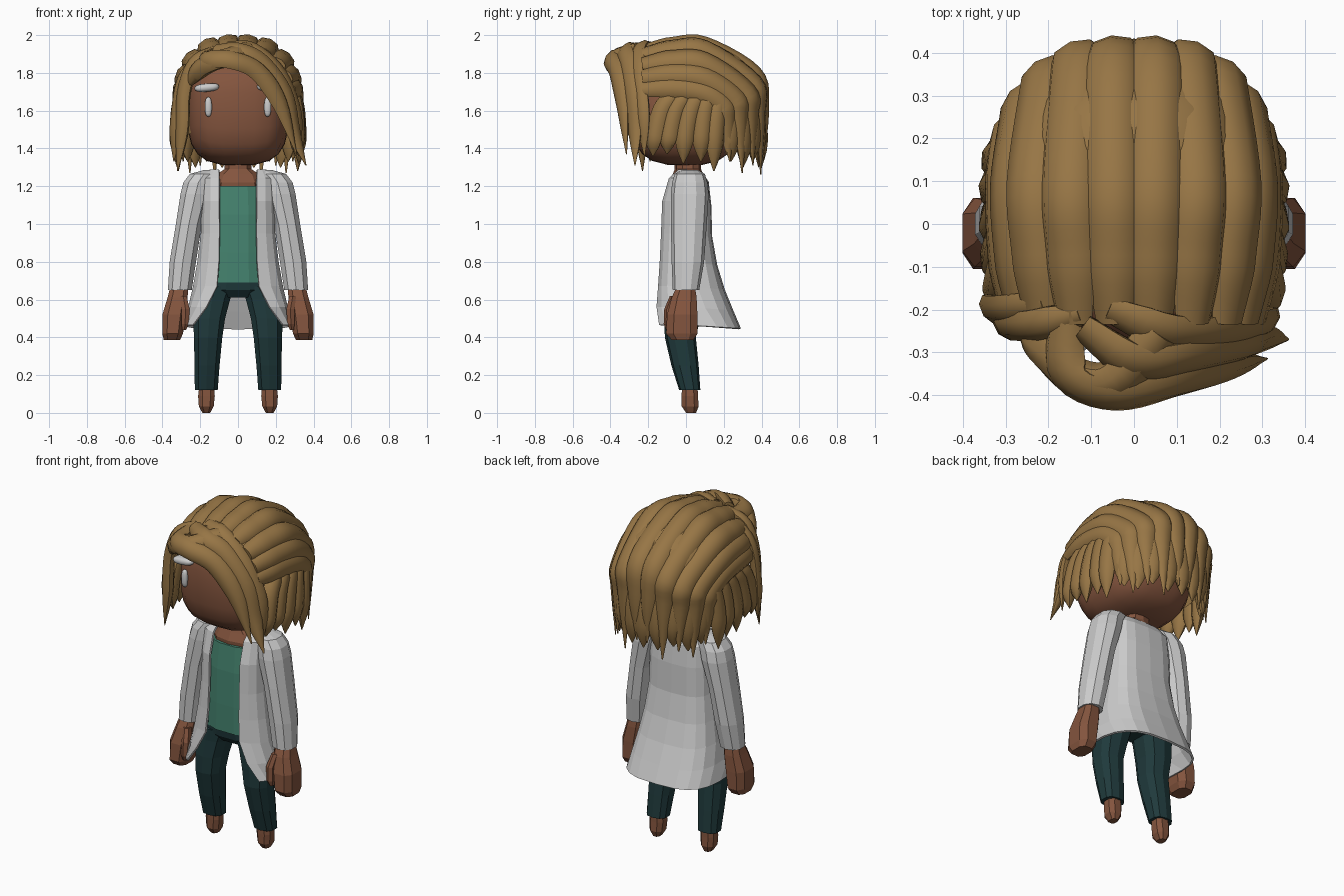
import bpy, bmesh
from math import sin, cos, asin, pi, radians
from mathutils import Vector

if "Cube" in bpy.data.objects:
    bpy.data.objects.remove(bpy.data.objects["Cube"])


def material(name, rgb):
    m = bpy.data.materials.new(name)
    m.diffuse_color = (*rgb, 1)
    m.use_nodes = True
    m.node_tree.nodes["Principled BSDF"].inputs["Base Color"].default_value = m.diffuse_color
    return m


HAIR = material("hair", (0.31, 0.18, 0.06))
SKIN = material("skin", (0.23, 0.09, 0.048))
TEAL = material("teal", (0.06, 0.23, 0.16))
DARK = material("dark_teal", (0.014, 0.042, 0.045))
WHITE = material("white", (1, 1, 1))


def finish(bm, name, mat=None, mirror=False, smooth=False):
    bmesh.ops.recalc_face_normals(bm, faces=bm.faces)
    me = bpy.data.meshes.new(name)
    bm.to_mesh(me)
    bm.free()
    ob = bpy.data.objects.new(name, me)
    bpy.context.collection.objects.link(ob)
    if mat:
        me.materials.append(mat)
    if mirror:
        ob.modifiers.new("mirror", "MIRROR").use_mirror_merge = False
    if smooth:
        bpy.ops.object.select_all(action='DESELECT')
        bpy.context.view_layer.objects.active = ob
        ob.select_set(True)
        bpy.ops.object.shade_smooth_by_angle(angle=radians(50))
    return ob


def spow(v, p):
    return abs(v) ** p * (1 if v >= 0 else -1)


def skin_rings(bm, rings, caps=True):
    vs = [[bm.verts.new(p) for p in r] for r in rings]
    n = len(vs[0])
    for a, b in zip(vs, vs[1:]):
        for i in range(n):
            j = (i + 1) % n
            bm.faces.new((a[i], a[j], b[j], b[i]))
    if caps:
        bm.faces.new(vs[0])
        bm.faces.new(vs[-1])


def loft(name, rings, mat=None, mirror=False, n=10, p=0.8):
    """rings: (cx, cy, cz, rx, ry) horizontal rounded sections"""
    bm = bmesh.new()
    skin_rings(bm, [[(cx + rx * spow(cos((i + .5) * 2 * pi / n), p),
                      cy + ry * spow(sin((i + .5) * 2 * pi / n), p), cz)
                     for i in range(n)] for cx, cy, cz, rx, ry in rings])
    return finish(bm, name, mat, mirror)


def blob(name, loc, half, mat, n=2.0, cuts=5, mirror=False, keep=None, tilt=0):
    """rounded box: a subdivided cube pushed onto a superellipsoid"""
    bm = bmesh.new()
    bmesh.ops.create_cube(bm, size=2)
    bmesh.ops.subdivide_edges(bm, edges=bm.edges, cuts=cuts, use_grid_fill=True)
    for v in bm.verts:
        k = sum(abs(c) ** n for c in v.co) ** (-1 / n)
        v.co = Vector(loc) + Vector([c * k * h for c, h in zip(v.co, half)])
        v.co.z += tilt * (v.co.x - loc[0])
    if keep:
        bad = [f for f in bm.faces if not keep(f.calc_center_median())]
        bmesh.ops.delete(bm, geom=bad, context='FACES')
    return finish(bm, name, mat, mirror, smooth=True)


# ---- head and face
blob("head", (0, -0.005, 1.60), (0.27, 0.285, 0.29), SKIN, n=3.0)
blob("eyes", (0.157, -0.275, 1.62), (0.019, 0.016, 0.053), WHITE, n=2.4, cuts=3, mirror=True)
blob("eyebrows", (0.165, -0.268, 1.722), (0.066, 0.035, 0.022), WHITE, n=2.6, cuts=3,
     mirror=True, tilt=-0.08)
loft("neck", [(0, 0.01, 1.17, .14, .10), (0, 0.005, 1.22, .135, .098), (0, 0.01, 1.265, .115, .08),
              (0, 0.01, 1.29, .075, .07), (0, 0.01, 1.36, .072, .07)], SKIN)

# ---- body
loft("shirt", [(0, 0, .69, .17, .126), (0, 0, .85, .165, .126), (0, 0, 1.05, .165, .12),
               (0, 0, 1.20, .15, .105)], TEAL, n=12)
loft("trouser_hips", [(0, 0, .61, .13, .075), (0, 0, .65, .19, .112), (0, 0, .69, .18, .118),
                      (0, 0, .72, .15, .10)], DARK, n=12)
loft("trouser_legs", [(.115, -.005, .67, .10, .105), (.138, -.01, .60, .10, .10),
                      (.153, -.02, .50, .088, .095), (.158, -.03, .40, .078, .082),
                      (.164, -.005, .25, .069, .072), (.168, .02, .12, .063, .056)], DARK, mirror=True)
loft("feet", [(.166, .02, .14, .042, .044), (.167, .02, .09, .047, .046),
              (.168, .022, .035, .042, .048), (.168, .027, .0, .022, .028)], SKIN, mirror=True, n=8)
loft("sleeves", [(.14, .02, 1.285, .045, .045), (.18, .02, 1.265, .078, .08), (.21, .02, 1.22, .083, .093),
                 (.225, .02, 1.16, .083, .10), (.26, .015, 1.0, .072, .095), (.292, .01, .80, .073, .086),
                 (.308, 0, .65, .066, .07)], mirror=True, p=.9)
loft("hands", [(.31, 0, .67, .05, .05), (.32, -.01, .61, .056, .07), (.338, -.02, .52, .066, .085),
               (.346, -.022, .42, .058, .088), (.35, -.018, .385, .045, .06)], SKIN, mirror=True, n=8, p=.7)
loft("thumbs", [(.29, -.06, .62, .02, .025), (.278, -.085, .55, .024, .03),
                (.28, -.09, .47, .022, .028), (.285, -.09, .44, .012, .015)], SKIN, mirror=True, n=6)

# ---- open coat: (z, half width, front y, back y, half opening)
levels = [(1.285, .145, -.04, .085, .10), (1.24, .185, -.09, .115, .098), (1.12, .188, -.126, .128, .098),
          (.95, .193, -.132, .133, .097), (.80, .212, -.138, .16, .10), (.67, .235, -.147, .20, .11),
          (.56, .258, -.166, .245, .165), (.465, .28, -.183, .285, .235)]
bm = bmesh.new()
rows = []
for z, w, fy, by, gap in levels:
    p, t0 = 0.65, asin((gap / w) ** (1 / 0.65))
    row = []
    for i in range(17):
        t = t0 + (2 * pi - 2 * t0) * i / 16
        c = spow(cos(t), p)
        row.append(bm.verts.new((w * spow(sin(t), p), c * fy if c > 0 else -c * by, z + min(c, 0) * .02)))
    rows.append(row)
for a, b in zip(rows, rows[1:]):
    for i in range(16):
        bm.faces.new((a[i], a[i + 1], b[i + 1], b[i]))
coat = finish(bm, "coat")
solid = coat.modifiers.new("thickness", "SOLIDIFY")
solid.thickness, solid.offset = 0.012, 0

# ---- hair: locks laid over a rounded skull form
C, N, M = Vector((0, .06, 1.58)), 2.6, 2.3
RX, RY, RF, RZ = .315, .35, .60, .378


def over(phi, y, s=1.0):
    """point on the skull section at y, phi degrees from the top"""
    a, v = radians(phi), abs((y - C.y) / (RY if y > C.y else RF))
    k = s * ((1 - v ** N) / (abs(sin(a)) ** N + abs(cos(a)) ** N)) ** (1 / N)
    return Vector((RX * k * sin(a), y, C.z + RZ * k * cos(a)))


def around(deg, z, s=1.0):
    """point on the skull outline at z, degrees from the back"""
    a, v = radians(deg), max(0, (z - C.z) / RZ)
    k = s * ((1 - v ** N) / (abs(sin(a)) ** M + abs(cos(a)) ** M)) ** (1 / M)
    return Vector((RX * k * sin(a), C.y + (RY if cos(a) > 0 else RF) * k * cos(a), z))


def lock(bm, pts, w, t, side=1, start=0.7):
    """tapered lock with an oval section along a smooth path"""
    pts = [Vector((p[0] * side, p[1], p[2])) for p in pts]
    P = [2 * pts[0] - pts[1]] + pts + [2 * pts[-1] - pts[-2]]
    path = []
    for i in range(1, len(P) - 2):
        a, b, c, d = P[i - 1:i + 3]
        for u in (0, .2, .4, .6, .8):
            path.append(.5 * (2 * b + (c - a) * u + (2 * a - 5 * b + 4 * c - d) * u * u
                              + (3 * b - a - 3 * c + d) * u ** 3))
    path.append(pts[-1])
    m, rings = len(path) - 1, []
    for i, q in enumerate(path):
        f = i / m
        T = (path[min(i + 1, m)] - path[max(i - 1, 0)]).normalized()
        out = q - Vector((0, .05, min(q.z, 1.6)))
        nrm = (out - T * out.dot(T)).normalized()
        B = T.cross(nrm)
        k = min(1, start + f * 2) * (1 if f < .7 else max(.06, 1 - ((f - .7) / .3) ** 1.8))
        rings.append([q + B * (w * k * cos(j * pi / 4)) + nrm * (t * k * sin(j * pi / 4))
                      for j in range(8)])
    skin_rings(bm, rings)


blob("hair_cap", (0, .06, 1.60), (.292, .33, .35), HAIR, n=2.6, cuts=9,
     keep=lambda c: c.y > -.2 and c.z > 1.48)

# long locks combed from the forehead to the nape
bm = bmesh.new()
combed = [(9, 8, 1.34), (27, 24, 1.26), (44, 39, 1.31), (57, 52, 1.27), (68, 64, 1.33)]
for side in (1, -1):
    for phi, a, tip in combed:
        zc = 1.83 - .20 * phi / 68
        lock(bm, [over(phi, -.23, .97), over(phi, -.07), over(phi * 1.06, .10), around(a + 3, zc),
                  around(a, zc * .4 + .90), around(a - 2, tip, 1.01)], .062, .037, side)
finish(bm, "combed_hair", HAIR, smooth=True)

# shorter locks under them at the back, and over the ears
bm = bmesh.new()
for side in (1, -1):
    for i, a in enumerate((16, 32, 46, 59)):
        lock(bm, [around(a, 1.70, .93), around(a, 1.52, .97), around(a, 1.30 + .03 * (i % 2), .95)],
             .056, .032, side)
    for i, a in enumerate((75, 86, 96, 104, 111)):
        lock(bm, [around(a - 9, 1.69, .96), around(a - 3, 1.61, 1.01), around(a, 1.47, 1.04),
                  around(a + 1, 1.28 + .03 * (i % 2) + .02 * i, 1.02)], .05, .036, side)
lock(bm, [around(0, 1.70, .93), around(0, 1.52, .97), around(0, 1.30, .97)], .056, .032)
finish(bm, "lower_hair", HAIR, smooth=True)

# swept fringe and face-framing locks
bm = bmesh.new()
lock(bm, [(-.16, -.22, 1.90), (-.15, -.35, 1.875), (-.04, -.395, 1.87), (.10, -.365, 1.81),
          (.22, -.335, 1.64), (.31, -.315, 1.37)], .055, .035)
lock(bm, [(-.12, -.24, 1.92), (.0, -.32, 1.915), (.12, -.31, 1.86), (.24, -.285, 1.70),
          (.29, -.27, 1.50), (.36, -.27, 1.31)], .055, .033)
lock(bm, [(-.06, -.20, 1.94), (.08, -.25, 1.92), (.22, -.25, 1.79), (.30, -.23, 1.58),
          (.32, -.22, 1.36)], .05, .03)
lock(bm, [(.06, -.25, 1.92), (-.04, -.36, 1.885), (-.13, -.36, 1.86), (-.21, -.29, 1.81),
          (-.27, -.24, 1.72)], .055, .045, 1, .9)
lock(bm, [(-.12, -.21, 1.92), (-.23, -.235, 1.85), (-.285, -.235, 1.70), (-.295, -.235, 1.50),
          (-.32, -.23, 1.28)], .042, .032)
lock(bm, [(-.20, -.19, 1.88), (-.29, -.20, 1.76), (-.325, -.20, 1.55), (-.34, -.19, 1.33)], .042, .028)
finish(bm, "fringe", HAIR, smooth=True)
